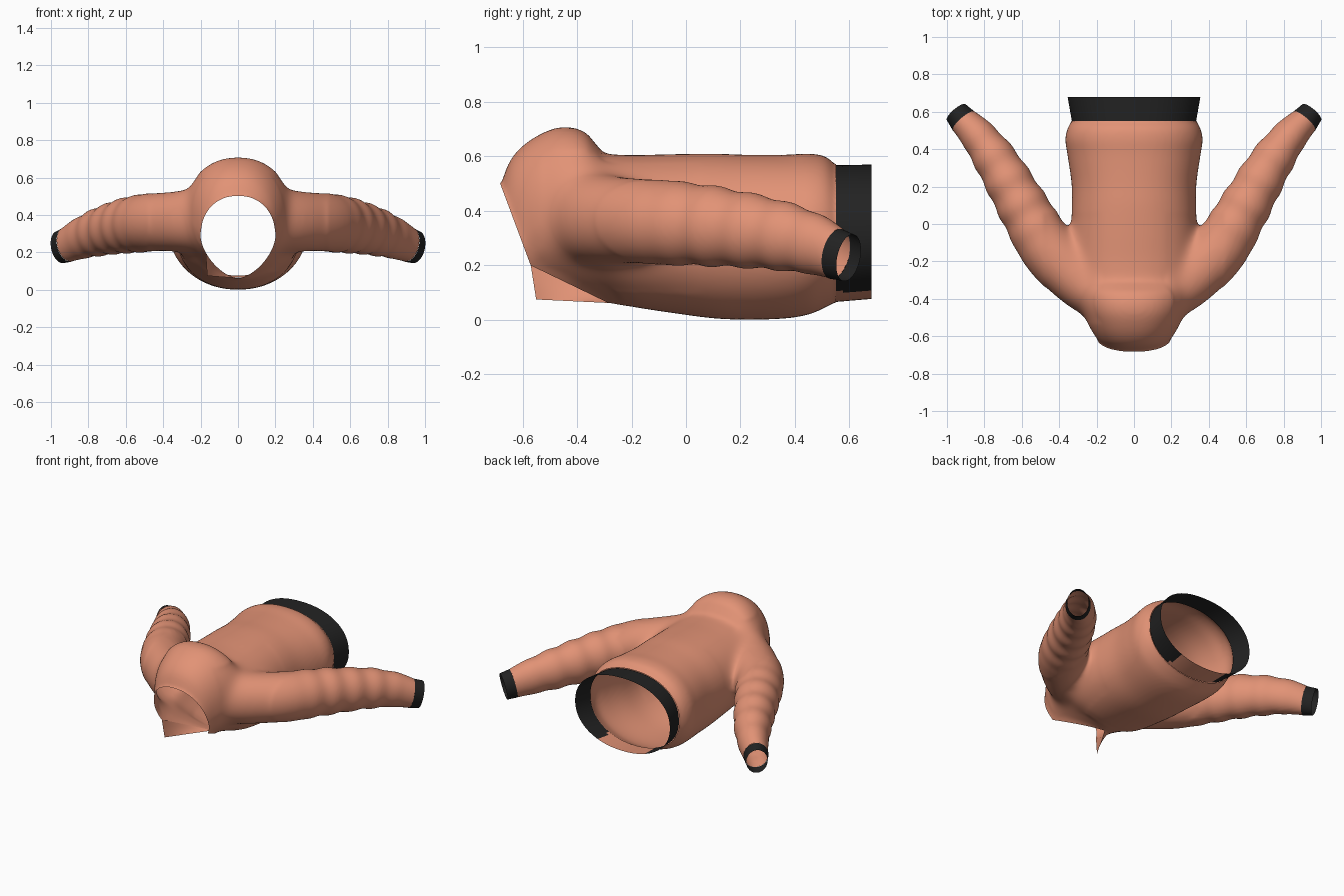
import bpy, bmesh, math
from mathutils import Vector

if "Cube" in bpy.data.objects:
    bpy.data.objects.remove(bpy.data.objects["Cube"])

def material(name, col):
    m = bpy.data.materials.new(name)
    m.diffuse_color = (*col, 1)
    m.use_nodes = True
    m.node_tree.nodes["Principled BSDF"].inputs["Base Color"].default_value = m.diffuse_color
    return m

CLOTH = material("salmon cloth", (0.76, 0.29, 0.18))
TRIM = material("black trim", (0.016, 0.016, 0.016))
SEG = 96

def spline(rows, steps):
    """Catmull-Rom through rows of numbers."""
    out = []
    n = len(rows)
    for i in range(n - 1):
        p0, p1, p2, p3 = (rows[max(0, min(n - 1, j))] for j in (i - 1, i, i + 1, i + 2))
        for k in range(steps):
            t = k / steps
            out.append([0.5 * (2 * b + (c - a) * t + (2 * a - 5 * b + 4 * c - d) * t * t
                        + (3 * b - a - 3 * c + d) * t ** 3) for a, b, c, d in zip(p0, p1, p2, p3)])
    out.append(list(rows[-1]))
    return out

def skin(bm, rings, caps=False):
    """Tube skinned over closed rings of points, ends open or capped."""
    vs = [[bm.verts.new(p) for p in r] for r in rings]
    for a, b in zip(vs, vs[1:]):
        for i in range(len(a)):
            j = (i + 1) % len(a)
            bm.faces.new((a[i], a[j], b[j], b[i]))
    if caps:
        for ring in (vs[0], vs[-1]):
            mid = bm.verts.new(sum((v.co for v in ring), Vector()) / len(ring))
            for i in range(len(ring)):
                bm.faces.new((ring[i - 1], ring[i], mid))

def finish(name, bm, mats, rule=None):
    bmesh.ops.recalc_face_normals(bm, faces=bm.faces)
    for f in bm.faces:
        f.smooth = True
        if rule:
            f.material_index = rule(f.calc_center_median())
    me = bpy.data.meshes.new(name)
    bm.to_mesh(me)
    bm.free()
    for m in mats:
        me.materials.append(m)
    ob = bpy.data.objects.new(name, me)
    bpy.context.collection.objects.link(ob)
    return ob

def body_ring(row):
    """Superellipse slice; y varies from bottom (yb) over side (ym) to top (yt)."""
    yt, ym, yb, zt, zb, w, low = row
    pts = []
    for i in range(SEG):
        a = 2 * math.pi * i / SEG
        c, s = math.cos(a), math.sin(a)
        e = 2 / (low if s < 0 else 2.2)
        x = w * math.copysign(abs(c) ** e, c)
        t = 0.5 + 0.5 * math.copysign(abs(s) ** e, s)
        y = ym + (yt - ym) * (t - .32) / .68 if t > .32 else yb + (ym - yb) * t / .32
        pts.append(Vector((x, y, zb + (zt - zb) * t)))
    return pts

def sleeve_rings(path, side, ripple):
    """Elliptical rings square to the path: x, y, z, horizontal and vertical radius."""
    rings, s = [], 0
    for i, (x, y, z, rh, rv) in enumerate(path):
        a, b = path[max(0, i - 1)], path[min(len(path) - 1, i + 1)]
        d = (Vector(b[:3]) - Vector(a[:3])).normalized()
        p = Vector((d.y, -d.x, 0)).normalized()
        u = p.cross(d)
        s += math.hypot(x - a[0], y - a[1])
        k = 1
        if ripple:
            k += .035 * math.cos(2 * math.pi * s / .15) * max(0, min(1, (s - .5) / .2, (1.25 - s) / .15))
        ring = []
        for j in range(48):
            t = 2 * math.pi * j / 48
            q = Vector((x, y, z)) + p * (rh * k * math.cos(t)) + u * (rv * k * math.sin(t))
            ring.append(Vector((side * q.x, q.y, q.z)))
        rings.append(ring)
    return rings

# hood and torso slices: yt, ym, yb, zt, zb, half width, roundness of the lower half
BODY = [(-.68, -.57, -.28, .495, .062, .198, 1.6), (-.645, -.55, -.27, .585, .06, .217, 1.65),
        (-.585, -.52, -.26, .65, .058, .242, 1.7), (-.5, -.47, -.25, .697, .056, .27, 1.75),
        (-.43, -.42, -.24, .707, .055, .29, 1.8), (-.37, -.37, -.23, .688, .053, .305, 1.85),
        (-.33, -.33, -.22, .645, .051, .32, 1.9), (-.295, -.29, -.2, .612, .049, .33, 1.95),
        (-.2, -.2, -.16, .605, .042, .338, 2.05), (-.05, -.05, -.04, .608, .024, .337, 2.1),
        (.1, .1, .1, .61, .006, .332, 2.15), (.22, .22, .22, .606, .001, .334, 2.15),
        (.36, .36, .36, .606, .005, .354, 2.15), (.45, .45, .45, .61, .02, .367, 2.15),
        (.51, .51, .51, .6, .045, .355, 2.15), (.55, .55, .55, .568, .066, .332, 2.15)]
HEM = [BODY[-1], (.68, .68, .68, .57, .077, .355, 2.15)]
ARM = [(.08, -.40, .38, .12, .13), (.21, -.36, .375, .142, .165), (.33, -.265, .367, .153, .163),
       (.462, -.125, .36, .152, .158), (.59, .085, .345, .136, .147), (.72, .31, .315, .118, .13),
       (.825, .46, .28, .097, .113), (.91, .55, .242, .077, .094)]
CUFF = [(.91, .55, .242, .077, .094), (.95, .597, .228, .066, .088)]

# closed volumes of torso and sleeves, fused into one skin
bm = bmesh.new()
first = body_ring(BODY[0])
skin(bm, [[Vector((p.x, -.9, p.z)) for p in first]] + [body_ring(r) for r in spline(BODY, 5)]
     + [body_ring(HEM[1])], caps=True)
for side in (1, -1):
    skin(bm, sleeve_rings(spline(ARM, 12) + [CUFF[1]], side, True), caps=True)
raw = finish("raw_volume", bm, [CLOTH])
mod = raw.modifiers.new("fuse", 'REMESH')
mod.mode = 'VOXEL'
mod.voxel_size = 0.0115
fused = bpy.data.meshes.new_from_object(raw.evaluated_get(bpy.context.evaluated_depsgraph_get()))
bpy.data.objects.remove(raw)
bm = bmesh.new()
bm.from_mesh(fused)

# soften the shoulder and armpit creases, then lightly smooth everything
shoulder = [v for v in bm.verts if .17 < abs(v.co.x) < .48 and -.53 < v.co.y < .06
            and .1 < v.co.z < .62]
for n in range(60):
    bmesh.ops.smooth_vert(bm, verts=shoulder, factor=.5, use_axis_x=True, use_axis_y=True, use_axis_z=True)
for n in range(3):
    bmesh.ops.smooth_vert(bm, verts=bm.verts, factor=.5, use_axis_x=True, use_axis_y=True, use_axis_z=True)

# cut the openings: hem (torso only), cuffs, face of the hood, neckline
d = (Vector(CUFF[1][:3]) - Vector(CUFF[0][:3])).normalized()
cuts = [((0, .55, 0), (0, 1, 0)), ((0, -.57, .2), (0, -.295, -.11)), ((0, -.57, .2), (0, -.14, -.29))]
cuts += [((s * .91, .55, .242), (s * d.x, d.y, d.z)) for s in (1, -1)]
for n, (co, no) in enumerate(cuts):
    faces = [f for f in bm.faces if n or abs(f.calc_center_median().x) < .5]
    edges = {e for f in faces for e in f.edges}
    verts = {v for f in faces for v in f.verts}
    bmesh.ops.bisect_plane(bm, geom=list(verts) + list(edges) + faces, dist=1e-5,
                           plane_co=co, plane_no=no, clear_outer=True)
finish("hooded_torso_and_sleeves", bm, [CLOTH])

# waistband, with a plain gap at the front opening
bm = bmesh.new()
skin(bm, [body_ring(r) for r in spline(HEM, 4)])
finish("waistband", bm, [TRIM, CLOTH], lambda p: int(p.z < .14 and -.16 < p.x < .185))

# cuffs
for side, word in ((1, "right"), (-1, "left")):
    bm = bmesh.new()
    skin(bm, sleeve_rings(spline(CUFF, 3), side, False))
    finish(word + "_cuff", bm, [TRIM])

# loose collar flap hanging below the left edge of the neck opening
edge = [p for p in first if p.x <= .001 and p.z < .205]
edge.sort(key=lambda p: p.z, reverse=True)
tip, low = Vector((-.165, -.55, .075)), edge[-1]
bm = bmesh.new()
cols = []
for i, p in enumerate(edge[:-1]):
    q = tip.lerp(low, i / (len(edge) - 1))
    cols.append([bm.verts.new(p.lerp(q, k / 3)) for k in range(4)])
for a, b in zip(cols, cols[1:]):
    for k in range(3):
        bm.faces.new((a[k], a[k + 1], b[k + 1], b[k]))
end = bm.verts.new(low)
for k in range(3):
    bm.faces.new((cols[-1][k], cols[-1][k + 1], end))
finish("collar_flap", bm, [CLOTH])
